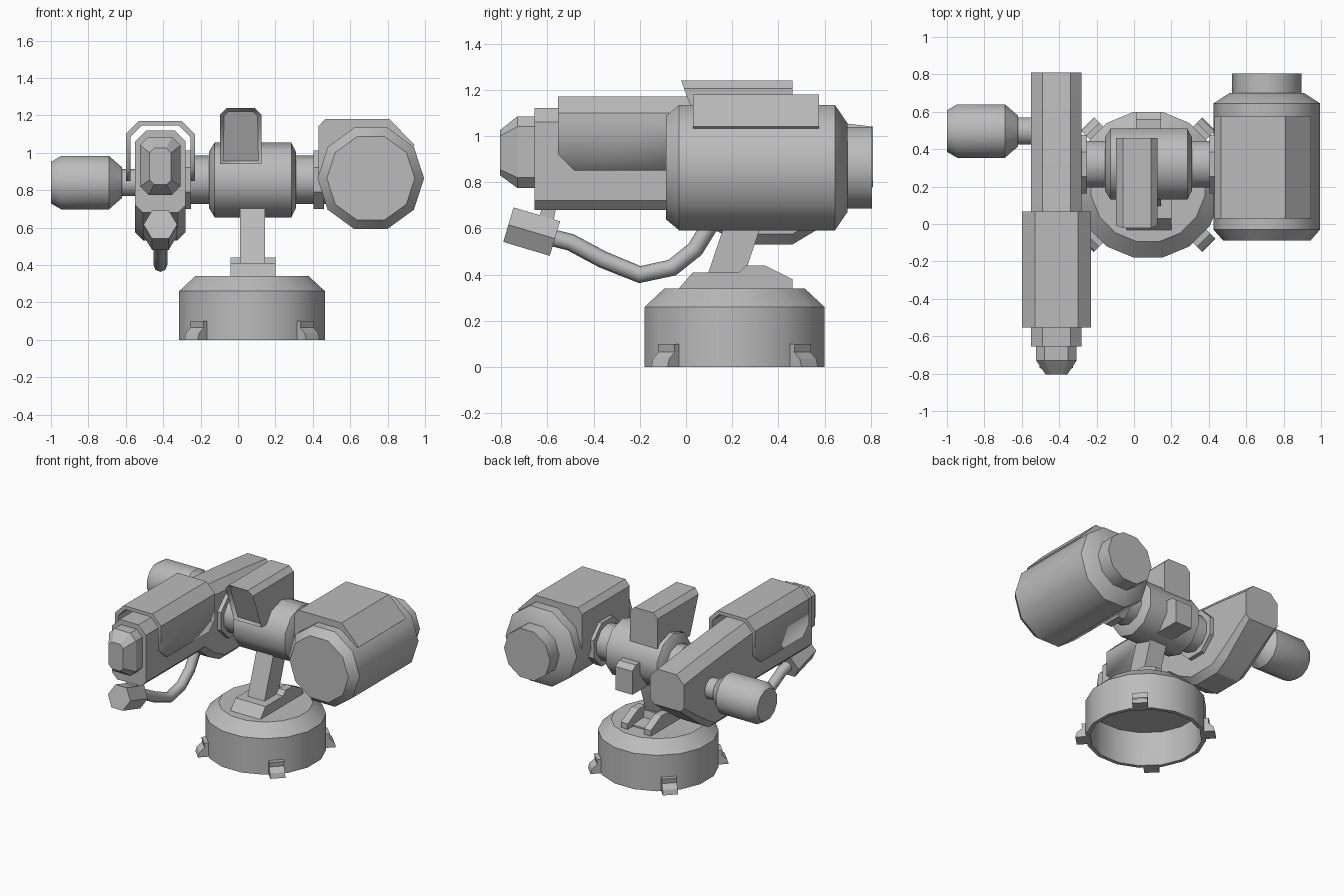
import bpy, bmesh
from math import pi, cos, sin, radians
from mathutils import Matrix, Vector

cube = bpy.data.objects.get("Cube")
if cube:
    bpy.data.objects.remove(cube, do_unlink=True)

GREY = (0.5, 0.5, 0.5, 1.0)
metal = bpy.data.materials.new("plain grey")
metal.use_nodes = True
metal.diffuse_color = GREY
metal.node_tree.nodes["Principled BSDF"].inputs["Base Color"].default_value = GREY

AXES = {
    "x": lambda u, v, w: (w, u, v),
    "y": lambda u, v, w: (u, w, v),
    "z": lambda u, v, w: (u, v, w),
}


def finish(name, bm, angle=38):
    bmesh.ops.recalc_face_normals(bm, faces=bm.faces)
    mesh = bpy.data.meshes.new(name)
    bm.to_mesh(mesh)
    bm.free()
    mesh.materials.append(metal)
    obj = bpy.data.objects.new(name, mesh)
    bpy.context.collection.objects.link(obj)
    bpy.ops.object.select_all(action="DESELECT")
    obj.select_set(True)
    bpy.context.view_layer.objects.active = obj
    bpy.ops.object.shade_smooth_by_angle(angle=radians(angle))
    return obj


def skin(name, rings, angle=38):
    """Bridge equal rings of points and cap both ends."""
    bm = bmesh.new()
    loops = [[bm.verts.new(p) for p in ring] for ring in rings]
    for a, b in zip(loops, loops[1:]):
        for i in range(len(a)):
            j = (i + 1) % len(a)
            bm.faces.new((a[i], a[j], b[j], b[i]))
    bm.faces.new(loops[0])
    bm.faces.new(loops[-1])
    return finish(name, bm, angle)


def lathe(name, axis, centre, profile, sides, phase=0.0):
    """Turn (position, radius) pairs round an axis."""
    put = AXES[axis]
    angles = [2 * pi * (i + phase) / sides for i in range(sides)]
    return skin(name, [[put(centre[0] + r * cos(a), centre[1] + r * sin(a), w)
                        for a in angles] for w, r in profile])


def prism(name, axis, outline, lo, hi):
    put = AXES[axis]
    return skin(name, [[put(u, v, w) for u, v in outline] for w in (lo, hi)], 20)


def section(x, y, z0, z1, half, top, low):
    """Box outline with chamfered upper and lower corners."""
    right = [(half - low, z0), (half, z0 + low), (half, z1 - top), (half - top, z1)]
    full = right + [(-u, z) for u, z in reversed(right)]
    return [(x + u, y, z) for u, z in full]


def loft(name, x, stations):
    return skin(name, [section(x, *s) for s in stations], 25)


# Round hollow base
BX, BY = 0.075, 0.21
lathe("base", "z", (BX, BY),
      [(0.25, 0.37), (0, 0.37), (0, 0.397), (0.26, 0.397), (0.34, 0.31)], 16, 0.5)

# Four clamp feet on the diagonals
for i in range(4):
    foot = prism("base_foot_%d" % (i + 1), "y",
                 [(0.36, 0), (0.46, 0), (0.45, 0.035), (0.415, 0.065), (0.42, 0.1), (0.36, 0.1)],
                 -0.05, 0.05)
    foot.matrix_world = Matrix.Translation((BX, BY, 0)) @ Matrix.Rotation(pi / 4 + i * pi / 2, 4, "Z")

# Mount on top of the base, with two rear cheeks
prism("mount_plate", "x", [(-0.04, 0.33), (0.03, 0.41), (0.27, 0.41), (0.28, 0.36), (0.4, 0.35), (0.4, 0.33)],
      -0.04, 0.2)
for side, lo in (("right", -0.04), ("left", 0.145)):
    prism("mount_cheek_" + side, "x",
          [(0.22, 0.33), (0.22, 0.4), (0.26, 0.44), (0.34, 0.44), (0.46, 0.38), (0.46, 0.33)],
          lo, lo + 0.055)

# Leaning arm and the block behind the hub
prism("arm", "x", [(0.09, 0.39), (0.25, 0.39), (0.36, 0.72), (0.36, 0.8), (0.23, 0.8)], 0.01, 0.145)
prism("rear_block", "x", [(0.34, 0.68), (0.6, 0.68), (0.6, 0.85), (0.56, 0.88), (0.34, 0.88)], 0.01, 0.145)

# Cross hub, necks and flanges
HUB = (0.32, 0.855)
lathe("hub", "x", HUB, [(-0.155, 0.15), (-0.125, 0.2), (0.285, 0.2), (0.31, 0.15)], 10, 0.5)
lathe("neck_right", "x", HUB, [(-0.26, 0.13), (-0.14, 0.13)], 10, 0.5)
lathe("neck_left", "x", HUB, [(0.3, 0.13), (0.5, 0.13)], 10, 0.5)
lathe("flange_right", "x", HUB, [(-0.3, 0.17), (-0.25, 0.17)], 8, 0.5)
lathe("flange_left", "x", HUB, [(0.405, 0.17), (0.46, 0.17)], 8, 0.5)

# Sight box with a recessed screen on its sloping front
sight = loft("sight_box", 0.015, [(0.09, 0.94, 1.24, 0.11, 0.035, 0), (0.46, 0.94, 1.24, 0.11, 0.035, 0)])
bm = bmesh.new()
bm.from_mesh(sight.data)
bmesh.ops.remove_doubles(bm, verts=bm.verts, dist=0.0001)
for v in bm.verts:
    if v.co.y < 0.2:
        v.co.y -= (v.co.z - 0.94) * 0.37
bm.normal_update()
front = min(bm.faces, key=lambda f: f.normal.y)
bmesh.ops.inset_region(bm, faces=[front], thickness=0.022)
bmesh.ops.translate(bm, verts=front.verts, vec=Vector((0, 0.025, 0)))
bm.to_mesh(sight.data)
bm.free()

# Large drum with its rear cap
DRUM = (0.71, 0.863)
lathe("drum", "y", DRUM, [(-0.087, 0.235), (-0.03, 0.285), (0.645, 0.285), (0.7, 0.2)], 10)
lathe("drum_rear_cap", "y", DRUM, [(0.69, 0.185), (0.805, 0.185)], 10)
prism("drum_cover", "y",
      [(0.43, 0.86), (0.43, 1.14), (0.465, 1.18), (0.81, 1.18), (0.945, 1.04), (0.9, 1.0), (0.6, 0.9)],
      0.03, 0.575)

# Long body: straight front, deep belly, tapering tail
GX = -0.415
loft("long_body", GX, [
    (-0.655, 0.68, 1.12, 0.135, 0.06, 0.04),
    (0.02, 0.68, 1.12, 0.135, 0.06, 0.04),
    (0.13, 0.59, 1.11, 0.135, 0.06, 0.045),
    (0.25, 0.53, 1.1, 0.135, 0.06, 0.045),
    (0.46, 0.53, 1.08, 0.135, 0.06, 0.045),
    (0.56, 0.59, 1.07, 0.135, 0.06, 0.045),
    (0.81, 0.78, 1.04, 0.135, 0.06, 0.03)])
loft("nose", GX, [
    (-0.64, 0.775, 1.085, 0.108, 0.045, 0.045),
    (-0.73, 0.775, 1.085, 0.108, 0.045, 0.045),
    (-0.805, 0.83, 1.025, 0.058, 0.025, 0.025)])

# Saddle cover over the body: top shell and two side plates
half = [(0.185, 0.85), (0.185, 1.1), (0.115, 1.17)]
inner = [(0.1, 1.145), (0.16, 1.085), (0.16, 0.85)]
outline = half + [(-u, z) for u, z in reversed(half)]
outline += [(-u, z) for u, z in reversed(inner)] + inner
cover = prism("body_cover", "y", [(GX + u, z) for u, z in outline], -0.553, 0.067)
# Clip the lower corners of the side plates
bm = bmesh.new()
bm.from_mesh(cover.data)
for y, sign in ((-0.553, -1), (0.067, 1)):
    geom = bm.verts[:] + bm.edges[:] + bm.faces[:]
    cut = bmesh.ops.bisect_plane(bm, geom=geom, plane_co=(0, y, 0.92),
                                 plane_no=(0, sign, -1), clear_outer=True)
    edges = [e for e in cut["geom_cut"] if isinstance(e, bmesh.types.BMEdge)]
    bmesh.ops.holes_fill(bm, edges=edges, sides=0)
bm.to_mesh(cover.data)
bm.free()

# Side canister on the right
CAN = (0.497, 0.84)
lathe("canister", "x", CAN, [(-1, 0.115), (-0.945, 0.148), (-0.69, 0.148), (-0.62, 0.085)], 12, 0.5)
lathe("canister_neck", "x", CAN, [(-0.64, 0.075), (-0.53, 0.075)], 12, 0.5)

# Hose under the body, from the belly to the hexagonal head
path = [(-0.6, 0.565), (-0.5, 0.54), (-0.36, 0.465), (-0.2, 0.4), (-0.06, 0.43), (0.04, 0.51), (0.12, 0.64)]
curve = bpy.data.curves.new("hose_path", "CURVE")
curve.dimensions = "3D"
curve.bevel_depth = 0.037
curve.bevel_resolution = 2
curve.use_fill_caps = True
spline = curve.splines.new("POLY")
spline.points.add(len(path) - 1)
for point, (y, z) in zip(spline.points, path):
    point.co = (GX, y, z, 1)
curve.materials.append(metal)
hose = bpy.data.objects.new("hose", curve)
bpy.context.collection.objects.link(hose)

head = lathe("hose_head", "y", (0, 0), [(-0.105, 0.09), (0.105, 0.09)], 6)
head.location = (GX, -0.668, 0.586)
head.rotation_euler.x = -0.29
prism("head_bracket", "x", [(-0.65, 0.6), (-0.58, 0.6), (-0.56, 0.7), (-0.62, 0.7)], GX - 0.04, GX + 0.04)
